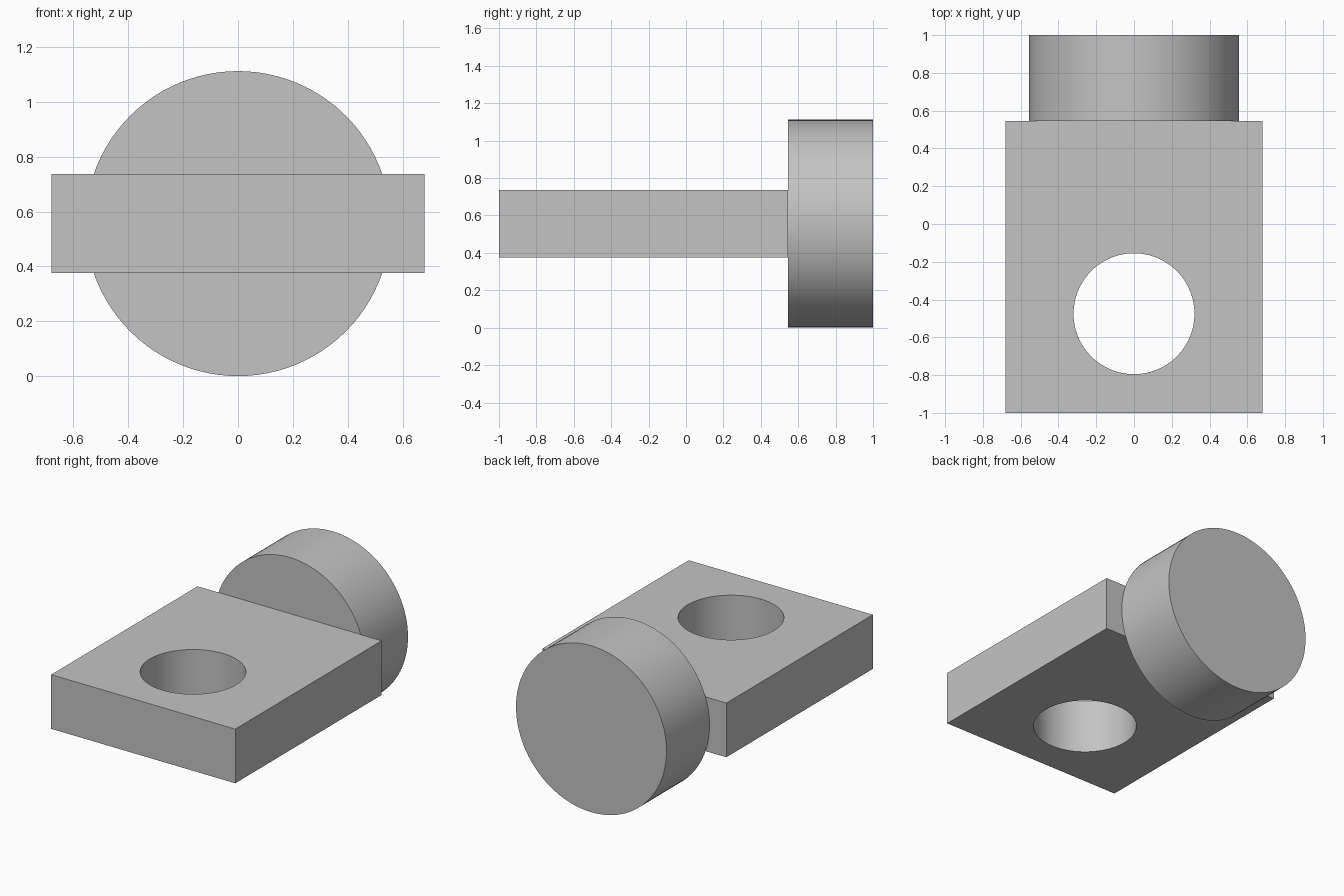
import bpy
import math

cube = bpy.data.objects.get("Cube")
if cube:
    bpy.data.objects.remove(cube, do_unlink=True)

# Single plain grey finish
grey = bpy.data.materials.new("plain_grey")
grey.use_nodes = True
colour = (0.55, 0.55, 0.55, 1)
grey.diffuse_color = colour
grey.node_tree.nodes["Principled BSDF"].inputs["Base Color"].default_value = colour

PLATE_BACK = 0.545
MID_Z = 0.556


def finish(name):
    obj = bpy.context.object
    obj.name = name
    obj.data.materials.append(grey)
    bpy.ops.object.transform_apply(location=False, rotation=True, scale=True)
    return obj


def cylinder(name, radius, depth, location, rotation=(0, 0, 0)):
    bpy.ops.mesh.primitive_cylinder_add(vertices=96, radius=radius, depth=depth,
                                        location=location, rotation=rotation)
    return finish(name)


def smooth(obj):
    bpy.ops.object.select_all(action='DESELECT')
    obj.select_set(True)
    bpy.context.view_layer.objects.active = obj
    bpy.ops.object.shade_smooth_by_angle(angle=math.radians(30))


# Round head at the back, axis along y
head = cylinder("round_head", MID_Z, 1 - PLATE_BACK,
                (0, (1 + PLATE_BACK) / 2, MID_Z), (math.pi / 2, 0, 0))
smooth(head)

# Flat plate
bpy.ops.mesh.primitive_cube_add(size=1, location=(0, (PLATE_BACK - 1) / 2, MID_Z))
bpy.context.object.scale = (1.36, 1 + PLATE_BACK, 0.362)
plate = finish("flat_plate")

# Through hole bored in the plate
cutter = cylinder("hole_cutter", 0.32, 1, (0, -0.475, MID_Z))
cutter.hide_render = True
bore = plate.modifiers.new("bore", 'BOOLEAN')
bore.operation = 'DIFFERENCE'
bore.solver = 'EXACT'
bore.object = cutter
bpy.context.view_layer.objects.active = plate
bpy.ops.object.modifier_apply(modifier=bore.name)
bpy.data.objects.remove(cutter, do_unlink=True)
smooth(plate)
